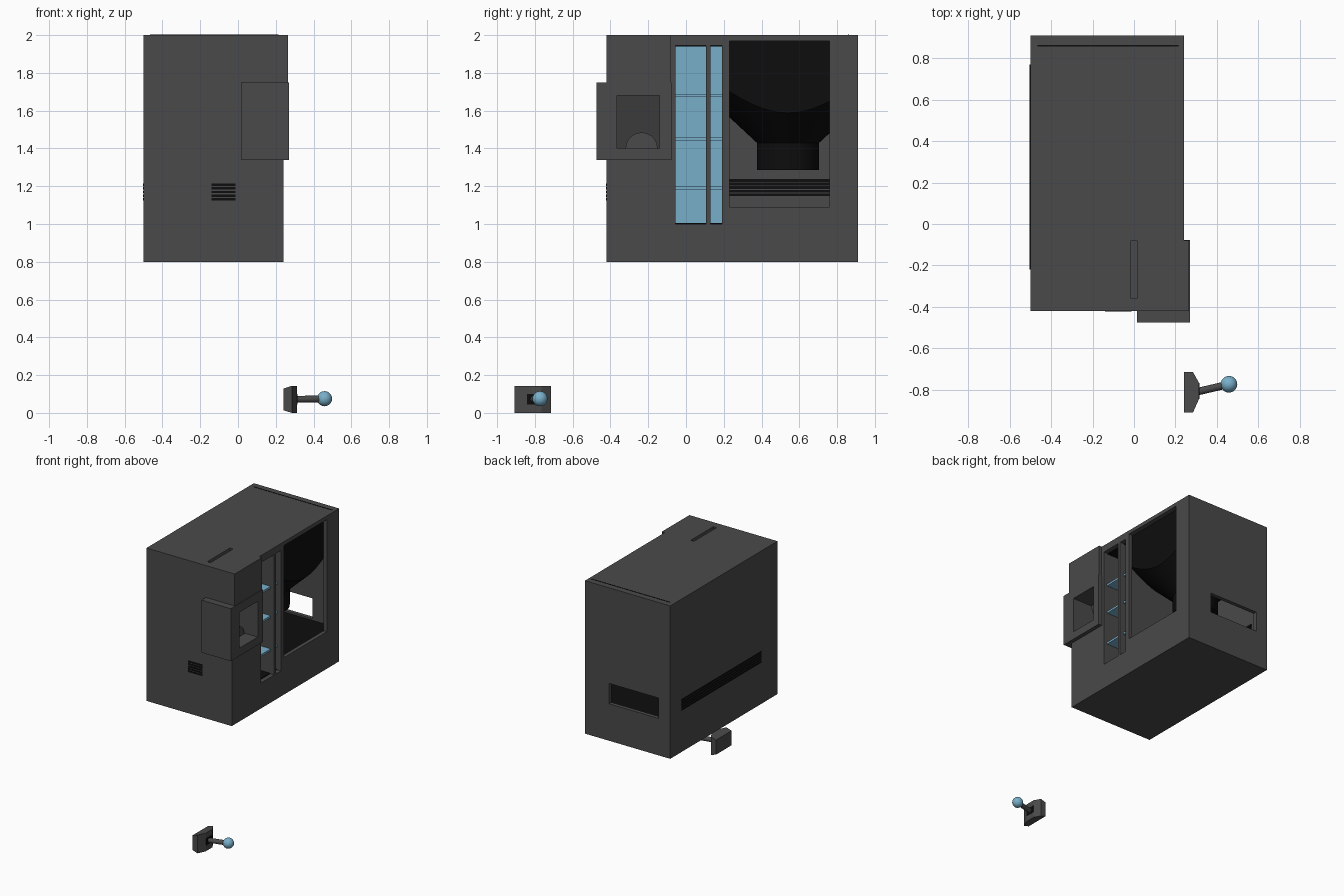
import bpy, bmesh, math
from mathutils import Vector

old = bpy.data.objects.get("Cube")
if old:
    bpy.data.objects.remove(old, do_unlink=True)


def material(name, rgb):
    m = bpy.data.materials.new(name)
    m.use_nodes = True
    m.diffuse_color = (*rgb, 1)
    m.node_tree.nodes["Principled BSDF"].inputs["Base Color"].default_value = (*rgb, 1)
    return m


GREY = material("dark grey", (0.068, 0.068, 0.068))
BLACK = material("black", (0.004, 0.004, 0.004))
BLUE = material("light blue", (0.19, 0.43, 0.59))


def finish(name, bm, mat, smooth=False):
    bmesh.ops.recalc_face_normals(bm, faces=bm.faces)
    me = bpy.data.meshes.new(name)
    bm.to_mesh(me)
    bm.free()
    ob = bpy.data.objects.new(name, me)
    bpy.context.collection.objects.link(ob)
    me.materials.append(mat)
    if smooth:
        bpy.ops.object.select_all(action="DESELECT")
        ob.select_set(True)
        bpy.context.view_layer.objects.active = ob
        bpy.ops.object.shade_smooth_by_angle(angle=math.radians(35))
    return ob


def box(name, x, y, z, mat=GREY):
    """Box from three (low, high) ranges."""
    bm = bmesh.new()
    bmesh.ops.create_cube(bm, size=1)
    for v in bm.verts:
        v.co = [(r[0] + r[1]) / 2 + c * (r[1] - r[0]) for r, c in zip((x, y, z), v.co)]
    return finish(name, bm, mat)


def prism(name, points, axis, low, high, mat=GREY):
    """Extrude a 2D outline along axis 1 (y) or 2 (z)."""
    bm = bmesh.new()
    place = (lambda p, h: (p[0], h, p[1])) if axis == 1 else (lambda p, h: (p[0], p[1], h))
    face = bm.faces.new([bm.verts.new(place(p, low)) for p in points])
    out = bmesh.ops.extrude_face_region(bm, geom=[face])
    shift = Vector(place((0, 0), high - low))
    for g in out["geom"]:
        if isinstance(g, bmesh.types.BMVert):
            g.co += shift
    return finish(name, bm, mat)


def rod(name, a, b, radius, mat=GREY, sides=20):
    a, b = Vector(a), Vector(b)
    bm = bmesh.new()
    bmesh.ops.create_cone(bm, cap_ends=True, segments=sides, radius1=radius,
                          radius2=radius, depth=(b - a).length)
    turn = (b - a).to_track_quat("Z", "Y").to_matrix()
    for v in bm.verts:
        v.co = turn @ v.co + (a + b) / 2
    return finish(name, bm, mat, True)


def combine(target, other, operation):
    mod = target.modifiers.new("combine", "BOOLEAN")
    mod.operation, mod.solver, mod.object = operation, "EXACT", other
    bpy.context.view_layer.update()
    graph = bpy.context.evaluated_depsgraph_get()
    me = bpy.data.meshes.new_from_object(target.evaluated_get(graph))
    target.modifiers.clear()
    target.data = me
    bpy.data.objects.remove(other, do_unlink=True)


# Cabinet with raised side panel and corner housing
cabinet = box("cabinet", (-0.5, 0.24), (-0.42, 0.91), (0.8, 2.0))
combine(cabinet, box("panel", (0.1, 0.265), (-0.42, -0.08), (1.34, 2.0)), "UNION")
combine(cabinet, box("housing", (0.015, 0.27), (-0.475, -0.078), (1.338, 1.75)), "UNION")

# Carved openings
SHELF_SLOTS = ((-0.055, 0.105), (0.13, 0.19))
cuts = [
    box("hopper_room", (-0.47, 0.21), (0.2, 0.88), (1.07, 1.972)),
    box("side_opening", (0.15, 0.4), (0.23, 0.76), (1.09, 1.97)),
    box("back_opening", (-0.4, 0.03), (0.8, 1.0), (1.09, 1.25)),
    box("top_slot", (-0.014, 0.014), (-0.36, -0.08), (1.9, 2.1)),
    prism("pocket", [(0.4, 1.4), (0.0, 1.4), (0.1, 1.68), (0.4, 1.68)], 1, -0.365, -0.14),
]
cuts += [box("shelf_slot", (-0.01, 0.4), y, (1.0, 1.945)) for y in SHELF_SLOTS]
for cut in cuts:
    combine(cabinet, cut, "DIFFERENCE")

# Blue backs and shelves inside the two tall slots
for i, (a, b) in enumerate(SHELF_SLOTS):
    box(f"shelf_back_{i}", (-0.01, -0.002), (a, b), (1.0, 1.945), BLUE)
    box(f"slot_floor_{i}", (-0.002, 0.205), (a, b), (1.0, 1.006), BLACK)
    box(f"slot_ceiling_{i}", (-0.002, 0.205), (a, b), (1.939, 1.945), BLACK)
    for j, z in enumerate((1.19, 1.45, 1.68)):
        box(f"shelf_{i}_{j}", (-0.005, 0.21), (a, b), (z - 0.008, z + 0.008), BLUE)

# Hopper: square bin narrowing to a round spout
bm = bmesh.new()
cx, cy, hx, hy, spout, n = -0.13, 0.54, 0.335, 0.335, 0.165, 48
rings = [[], [], [], []]
for k in range(n):
    t = 2 * math.pi * k / n
    c, s = math.cos(t), math.sin(t)
    r = min(hx / max(abs(c), 1e-6), hy / max(abs(s), 1e-6))
    steps = ((r, 1.968), (r, 1.43 + (r - spout) * 0.93), (spout, 1.43), (spout, 1.285))
    for ring, (rad, z) in zip(rings, steps):
        ring.append(bm.verts.new((cx + rad * c, cy + rad * s, z)))
for lower, upper in zip(rings[1:], rings):
    for k in range(n):
        m = (k + 1) % n
        bm.faces.new((lower[k], lower[m], upper[m], upper[k]))
bm.faces.new(rings[3])
finish("hopper", bm, BLACK, True)
box("hopper_floor", (-0.469, 0.209), (0.201, 0.879), (1.07, 1.078), BLACK)

# Cup inside the pocket
rod("pocket_cup", (0.0, -0.235, 1.4), (0.16, -0.235, 1.4), 0.085)

# Louvres: front grille, long side vent and its inner face
for i in range(5):
    z = 1.125 + i * 0.019
    strip = (z, z + 0.013)
    box(f"front_louvre_{i}", (-0.14, -0.012), (-0.423, -0.418), strip, BLACK)
    box(f"side_vent_{i}", (-0.503, -0.498), (-0.22, 0.77), strip, BLACK)
    inner = (z + 0.022, z + 0.037)
    box(f"inner_vent_{i}", (-0.472, -0.466), (0.202, 0.77), inner, BLACK)

# Lid seam on top
box("lid_seam", (-0.465, 0.215), (0.857, 0.863), (1.998, 2.002), BLACK)

# Separate lever: bulged base, slot, rod and ball
outline = [(0.24, -0.715), (0.285, -0.715), (0.313, -0.765),
           (0.313, -0.845), (0.285, -0.908), (0.24, -0.908)]
base = prism("lever_base", outline, 2, 0.0, 0.143)
for v in base.data.vertices:
    if v.co.x < 0.25:
        v.co.z = 0.0715 + (v.co.z - 0.0715) * 0.8
box("lever_slot", (0.31, 0.315), (-0.843, -0.767), (0.045, 0.1), BLACK)
rod("lever_rod", (0.3, -0.81, 0.072), (0.45, -0.775, 0.074), 0.018)
bm = bmesh.new()
bmesh.ops.create_uvsphere(bm, u_segments=24, v_segments=14, radius=0.04)
bmesh.ops.translate(bm, verts=bm.verts, vec=(0.458, -0.773, 0.075))
finish("lever_ball", bm, BLUE, True)
